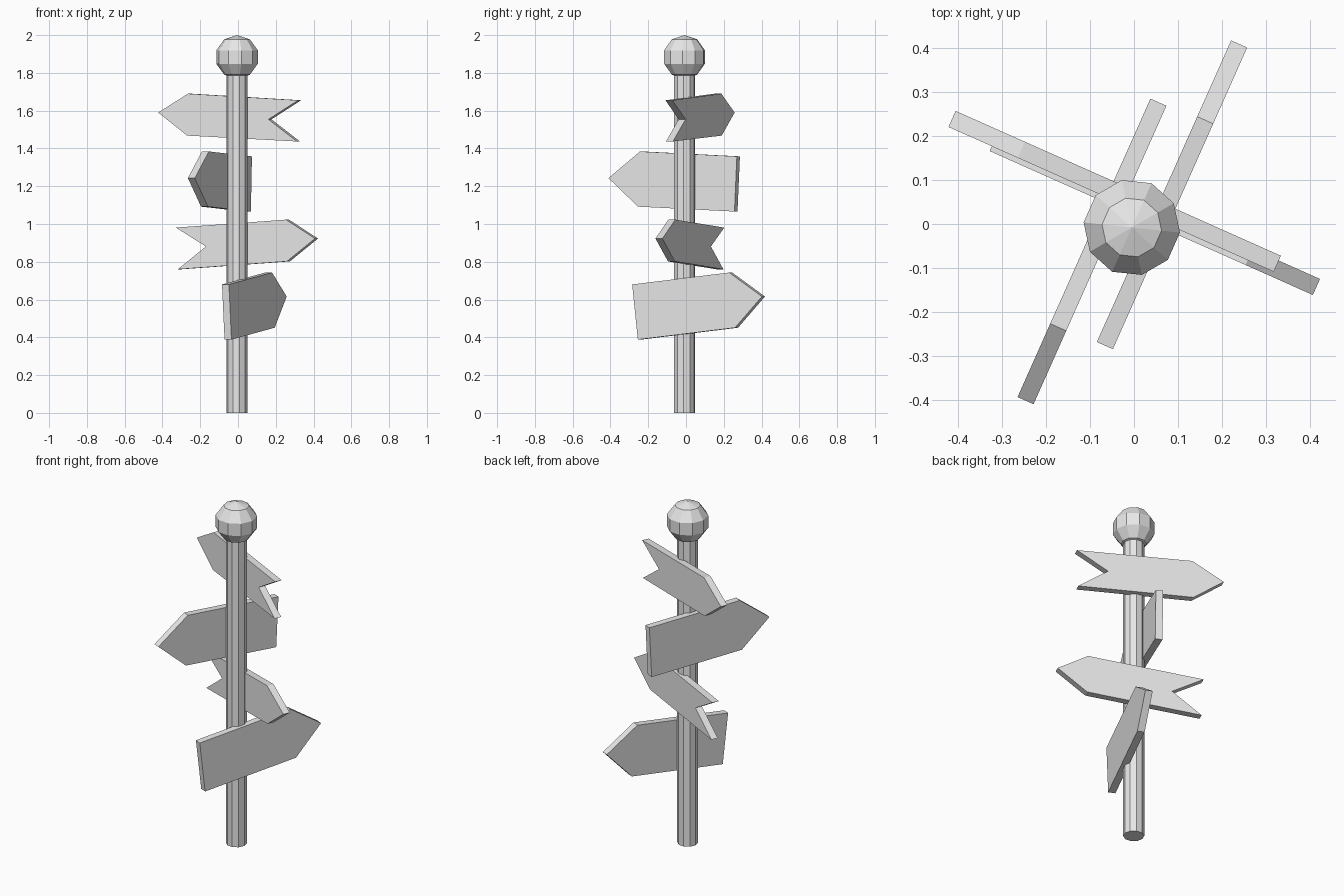
import bpy
import bmesh
from math import radians
from mathutils import Matrix, Vector

cube = bpy.data.objects.get("Cube")
if cube:
    bpy.data.objects.remove(cube, do_unlink=True)

# One plain grey for the whole signpost
grey = bpy.data.materials.new("light grey")
grey.use_nodes = True
colour = (0.8, 0.8, 0.8, 1)
grey.diffuse_color = colour
grey.node_tree.nodes["Principled BSDF"].inputs["Base Color"].default_value = colour

SIDES = 10
TURN = Matrix.Rotation(radians(-24), 4, 'Z')
CENTRE = Matrix.Translation((-0.005, -0.008, 0))


def finish(name, bm, matrix):
    bmesh.ops.transform(bm, matrix=matrix, verts=bm.verts)
    bmesh.ops.recalc_face_normals(bm, faces=bm.faces)
    mesh = bpy.data.meshes.new(name)
    bm.to_mesh(mesh)
    bm.free()
    mesh.materials.append(grey)
    obj = bpy.data.objects.new(name, mesh)
    bpy.context.collection.objects.link(obj)
    return obj


def board(name, outline, offset, along_y=False, thickness=0.04):
    """Extrude an outline of (distance along, height) into a sign board."""
    bm = bmesh.new()

    def place(s, z, depth):
        return Vector((depth, s, z)) if along_y else Vector((s, depth, z))

    face = bm.faces.new([bm.verts.new(place(s, z, offset - thickness / 2))
                         for s, z in outline])
    new = bmesh.ops.extrude_face_region(bm, geom=[face])["geom"]
    bmesh.ops.translate(bm, vec=place(0, 0, thickness),
                        verts=[v for v in new if isinstance(v, bmesh.types.BMVert)])
    return finish(name, bm, TURN)


# Pole
bm = bmesh.new()
bmesh.ops.create_cone(bm, cap_ends=True, segments=SIDES, radius1=0.056,
                      radius2=0.056, depth=1.8,
                      matrix=Matrix.Translation((0, 0, 0.9)))
finish("pole", bm, CENTRE @ TURN)

# Faceted ball on top
bm = bmesh.new()
bmesh.ops.create_uvsphere(bm, u_segments=SIDES, v_segments=5, radius=0.116,
                          matrix=Matrix.Translation((0, 0, 1.884)))
finish("ball_finial", bm, CENTRE @ TURN)

# Swallow-tailed boards, running left to right
board("top_board", [(-0.476, 1.59), (-0.303, 1.69), (0.335, 1.655),
                    (0.163, 1.554), (0.328, 1.437), (-0.308, 1.468)], 0.05)
board("lower_middle_board", [(0.438, 0.923), (0.27, 1.023), (-0.368, 0.981),
                             (-0.194, 0.881), (-0.357, 0.76), (0.275, 0.802)], 0.038)

# Square-ended boards, running front to back
board("upper_middle_board", [(-0.468, 1.243), (-0.285, 1.384), (0.276, 1.358),
                             (0.262, 1.066), (-0.297, 1.092)], -0.062, True)
board("bottom_board", [(0.472, 0.616), (0.282, 0.743), (-0.28, 0.68),
                       (-0.247, 0.388), (0.316, 0.451)], 0.052, True)
